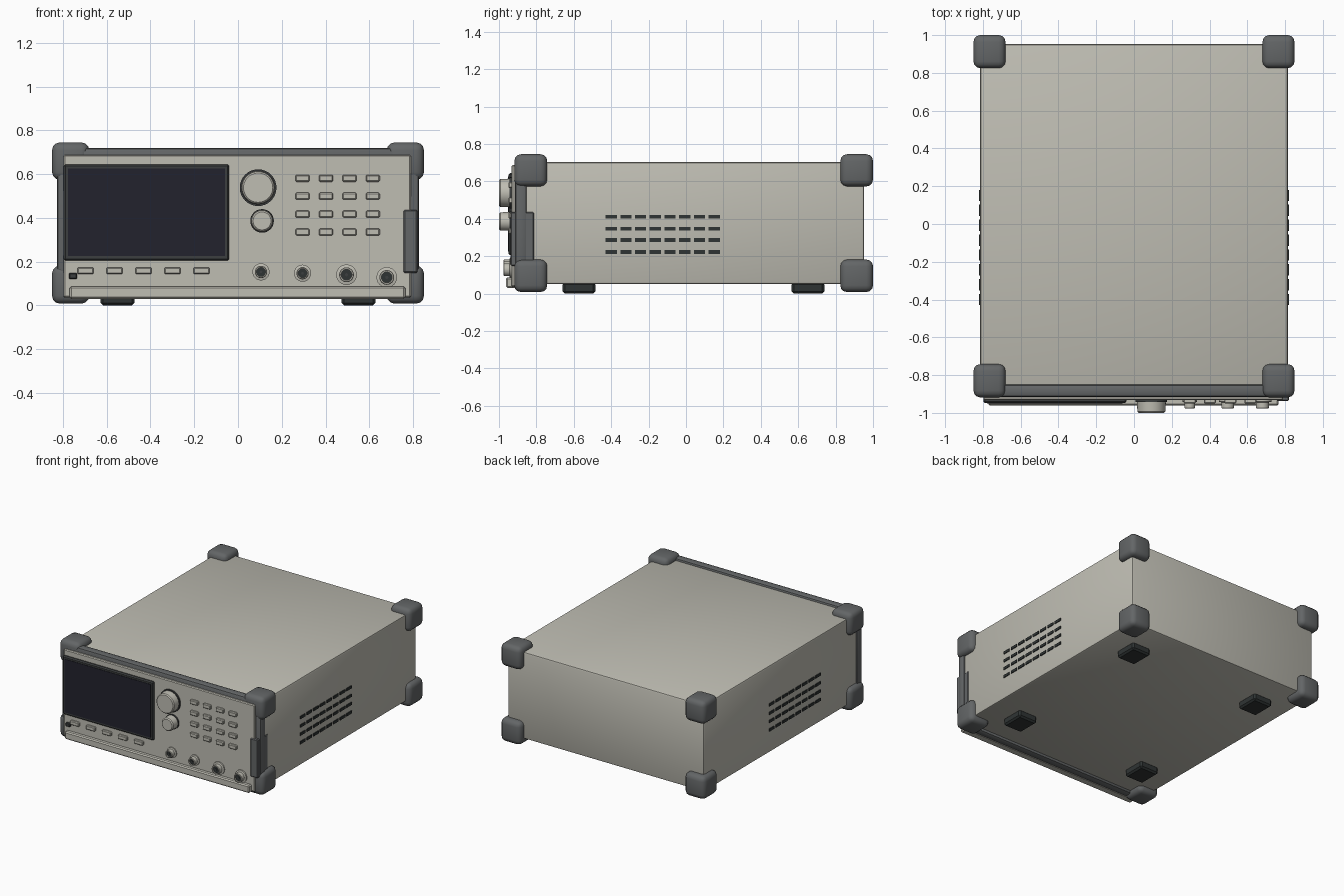
import bpy, bmesh, math
from mathutils import Matrix

if "Cube" in bpy.data.objects:
    bpy.data.objects.remove(bpy.data.objects["Cube"])


def material(name, r, g, b):
    m = bpy.data.materials.new(name)
    m.diffuse_color = (r, g, b, 1)
    m.use_nodes = True
    m.node_tree.nodes["Principled BSDF"].inputs["Base Color"].default_value = m.diffuse_color
    return m


BEIGE = material("warm_grey_case", 0.52, 0.51, 0.45)
GREY = material("rubber_grey", 0.125, 0.132, 0.135)
DARK = material("dark_trim", 0.045, 0.049, 0.05)
BLACK = material("vent_black", 0.028, 0.034, 0.034)
SCREEN = material("screen_glass", 0.016, 0.016, 0.027)


def finish(bm, name, mat):
    bmesh.ops.recalc_face_normals(bm, faces=bm.faces)
    me = bpy.data.meshes.new(name)
    bm.to_mesh(me)
    bm.free()
    me.materials.append(mat)
    ob = bpy.data.objects.new(name, me)
    bpy.context.collection.objects.link(ob)
    return ob


def smooth(ob, angle=35):
    bpy.ops.object.select_all(action='DESELECT')
    ob.select_set(True)
    bpy.context.view_layer.objects.active = ob
    bpy.ops.object.shade_smooth_by_angle(angle=math.radians(angle))


def box(name, x, y, z, mat, bevel=0.0, seg=1):
    """Box from (min, max) ranges, with optional rounded edges."""
    bm = bmesh.new()
    bmesh.ops.create_cube(bm, size=1)
    for v in bm.verts:
        v.co = [r[0] if c < 0 else r[1] for c, r in zip(v.co, (x, y, z))]
    if bevel:
        bmesh.ops.bevel(bm, geom=bm.edges[:], offset=bevel, segments=seg,
                        profile=0.5, affect='EDGES')
    ob = finish(bm, name, mat)
    if seg > 1:
        smooth(ob)
    return ob


def lathe(name, x, z, profile, mat, steps=32):
    """Spin (radius, y) points around a front-to-back axis."""
    bm = bmesh.new()
    vs = [bm.verts.new((r, y, 0)) for r, y in profile]
    es = [bm.edges.new(p) for p in zip(vs, vs[1:])]
    bmesh.ops.spin(bm, geom=vs + es, cent=(0, 0, 0), axis=(0, 1, 0),
                   angle=math.tau, steps=steps)
    bmesh.ops.remove_doubles(bm, verts=bm.verts, dist=1e-5)
    bmesh.ops.transform(bm, matrix=Matrix.Translation((x, 0, z)), verts=bm.verts)
    ob = finish(bm, name, mat)
    smooth(ob)
    return ob


# Case, front frame and front panel
box("case", (-0.815, 0.815), (-0.87, 0.952), (0.05, 0.703), BEIGE, 0.014, 2)
box("front_frame", (-0.828, 0.828), (-0.915, -0.85), (0.03, 0.72), GREY, 0.018, 2)
box("front_panel", (-0.797, 0.79), (-0.932, -0.89), (0.036, 0.688), BEIGE, 0.006)
box("lower_rail", (-0.77, 0.765), (-0.962, -0.90), (0.03, 0.087), BEIGE, 0.008)

# Corner bumpers
for sx in (-1, 1):
    xr = sorted((sx * 0.68, sx * 0.85))
    for end, yr in (("front", (-0.918, -0.742)), ("rear", (0.825, 1.0))):
        for level, zr in (("lower", (0.008, 0.182)), ("upper", (0.573, 0.745))):
            box(f"{end}_{level}_bumper", xr, yr, zr, GREY, 0.036, 3)

# Feet
for sx in (-1, 1):
    for y0 in (-0.66, 0.565):
        box("foot", sorted((sx * 0.472, sx * 0.628)), (y0, y0 + 0.175),
            (0, 0.06), BLACK, 0.012)

# Side vents
for sx in (-1, 1):
    for z in (0.411, 0.347, 0.286, 0.222):
        for i in range(8):
            y = -0.40 + i * 0.0787
            box("vent_slot", sorted((sx * 0.80, sx * 0.821)),
                (y - 0.03, y + 0.03), (z - 0.01, z + 0.01), BLACK)

# Side grip
box("side_grip", (0.757, 0.82), (-0.938, -0.812), (0.148, 0.437), GREY, 0.006)

# Display
box("screen_bezel", (-0.797, -0.04), (-0.948, -0.92), (0.205, 0.645), DARK, 0.008)
box("screen", (-0.778, -0.06), (-0.951, -0.943), (0.225, 0.625), SCREEN)

# Buttons
for x in (0.295, 0.402, 0.51, 0.616):
    for z in (0.581, 0.499, 0.417, 0.335):
        box("keypad_button", (x - 0.032, x + 0.032), (-0.95, -0.92),
            (z - 0.016, z + 0.016), BEIGE, 0.005)
for i in range(5):
    x = -0.697 + i * 0.1325
    box("soft_button", (x - 0.037, x + 0.037), (-0.95, -0.92),
        (0.143, 0.174), BEIGE, 0.005)
box("power_button", (-0.773, -0.735), (-0.948, -0.92), (0.12, 0.148), DARK, 0.005)

# Knobs with dark collars
for name, x, z, r, collar in (("main_knob", 0.092, 0.538, 0.074, 0.084),
                              ("small_knob", 0.11, 0.386, 0.048, 0.054)):
    lathe(name + "_collar", x, z, [(0, -0.943), (collar, -0.943),
                                   (collar, -0.92), (0, -0.92)], DARK)
    lathe(name, x, z, [(0, -1.0), (r - 0.007, -1.0), (r, -0.993),
                       (r + 0.003, -0.935), (0, -0.935)], BEIGE)

# Connectors with dark bores
for x, z, r in ((0.105, 0.153, 0.039), (0.295, 0.147, 0.039),
                (0.496, 0.14, 0.047), (0.68, 0.128, 0.047)):
    t = r * 0.72
    b = r * 0.52
    lathe("connector", x, z, [(0, -0.95), (b, -0.95), (b, -0.976), (t - 0.003, -0.976),
                              (t, -0.973), (t, -0.944), (r, -0.941), (r, -0.92),
                              (0, -0.92)], BEIGE, 24)
    lathe("connector_bore", x, z, [(0, -0.966), (b, -0.966), (b, -0.945),
                                   (0, -0.945)], BLACK, 24)
    lathe("connector_pin", x, z, [(0, -0.971), (b * 0.3, -0.971),
                                  (b * 0.3, -0.96), (0, -0.96)], DARK, 12)
